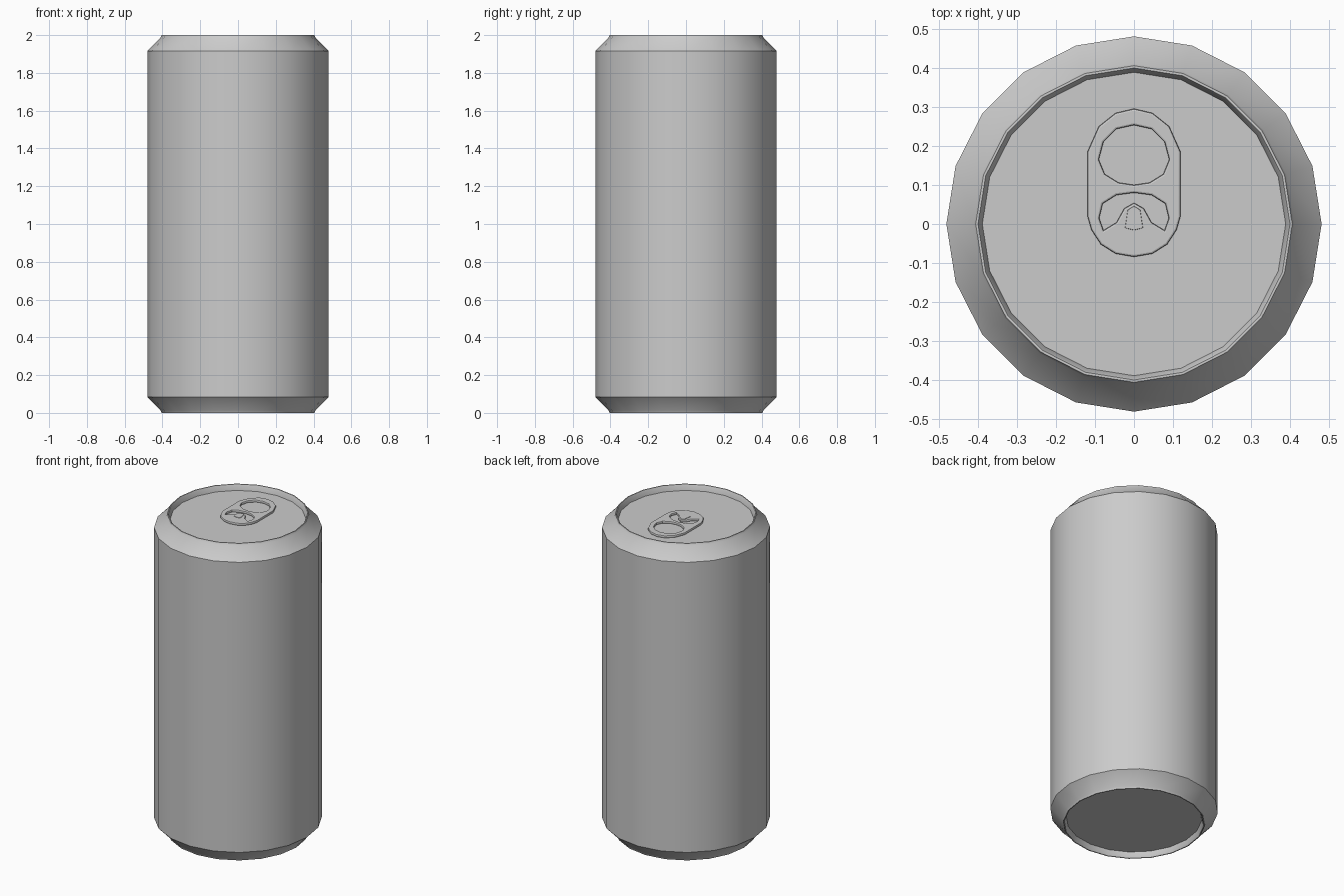
import bpy, bmesh
from math import sin, cos, tau, radians

if "Cube" in bpy.data.objects:
    bpy.data.objects.remove(bpy.data.objects["Cube"])

SIDES = 20
LID_Z = 1.965


def finish(obj):
    bpy.ops.object.select_all(action='DESELECT')
    obj.select_set(True)
    bpy.context.view_layer.objects.active = obj
    if obj.type != 'MESH':
        bpy.ops.object.convert(target='MESH')
    bpy.ops.object.shade_smooth_by_angle(angle=radians(30))


def lathe(name, profile, sides, centre=(0, 0)):
    """Spin (radius, z) points, listed bottom to top, and cap both ends."""
    bm = bmesh.new()
    rings = [[bm.verts.new((centre[0] + r * cos(tau * i / sides),
                            centre[1] + r * sin(tau * i / sides), z))
              for i in range(sides)] for r, z in profile]
    for a, b in zip(rings, rings[1:]):
        for i in range(sides):
            j = (i + 1) % sides
            bm.faces.new((a[i], a[j], b[j], b[i]))
    bm.faces.new(rings[0][::-1])
    bm.faces.new(rings[-1])
    mesh = bpy.data.meshes.new(name)
    bm.to_mesh(mesh)
    bm.free()
    obj = bpy.data.objects.new(name, mesh)
    bpy.context.collection.objects.link(obj)
    finish(obj)
    return obj


def plate(name, outlines, z, half_height, bevel):
    """Filled flat shape with holes and rounded edges."""
    curve = bpy.data.curves.new(name, 'CURVE')
    curve.dimensions = '2D'
    curve.fill_mode = 'BOTH'
    curve.extrude = half_height - bevel
    curve.bevel_depth = bevel
    curve.bevel_resolution = 1
    curve.offset = -bevel
    for pts in outlines:
        s = curve.splines.new('POLY')
        s.points.add(len(pts) - 1)
        for p, (x, y) in zip(s.points, pts):
            p.co = (x, y, 0, 1)
        s.use_cyclic_u = True
    obj = bpy.data.objects.new(name, curve)
    obj.location.z = z
    bpy.context.collection.objects.link(obj)
    finish(obj)


def mirrored(half):
    """Close a right-hand half outline that starts and ends on x = 0."""
    return half + [(-x, y) for x, y in half[-2:0:-1]]


# Can body: top half profile mirrored to the bottom, recessed at both ends
top = [(0.48, 1.915), (0.41, 1.987), (0.405, 2.0), (0.399, 2.0),
       (0.394, 1.99), (0.388, LID_Z)]
bottom = [(r, 2 - z) for r, z in reversed(top)]
lathe("can_body", bottom + top, SIDES)

# Pull tab with finger hole and a crescent slot around the tongue
outer = mirrored([(0, 0.295), (0.047, 0.284), (0.09, 0.25), (0.119, 0.185),
                  (0.119, 0.02), (0.109, -0.015), (0.085, -0.052),
                  (0.047, -0.076), (0, -0.084)])
finger_hole = mirrored([(0, 0.253), (0.045, 0.243), (0.078, 0.21),
                        (0.09, 0.165), (0.075, 0.128), (0.04, 0.106), (0, 0.1)])
slot = mirrored([(0, 0.08), (0.045, 0.074), (0.08, 0.052), (0.089, 0.015),
                 (0.078, -0.016), (0.045, 0.004), (0.025, 0.04), (0, 0.054)])
plate("pull_tab", [outer, finger_hole, slot], LID_Z + 0.008, 0.008, 0.005)

# Raised ridge on the tongue
ridge = mirrored([(0, 0.046), (0.016, 0.036), (0.023, -0.01), (0, -0.016)])
plate("tongue_ridge", [ridge], LID_Z + 0.014, 0.005, 0.002)
